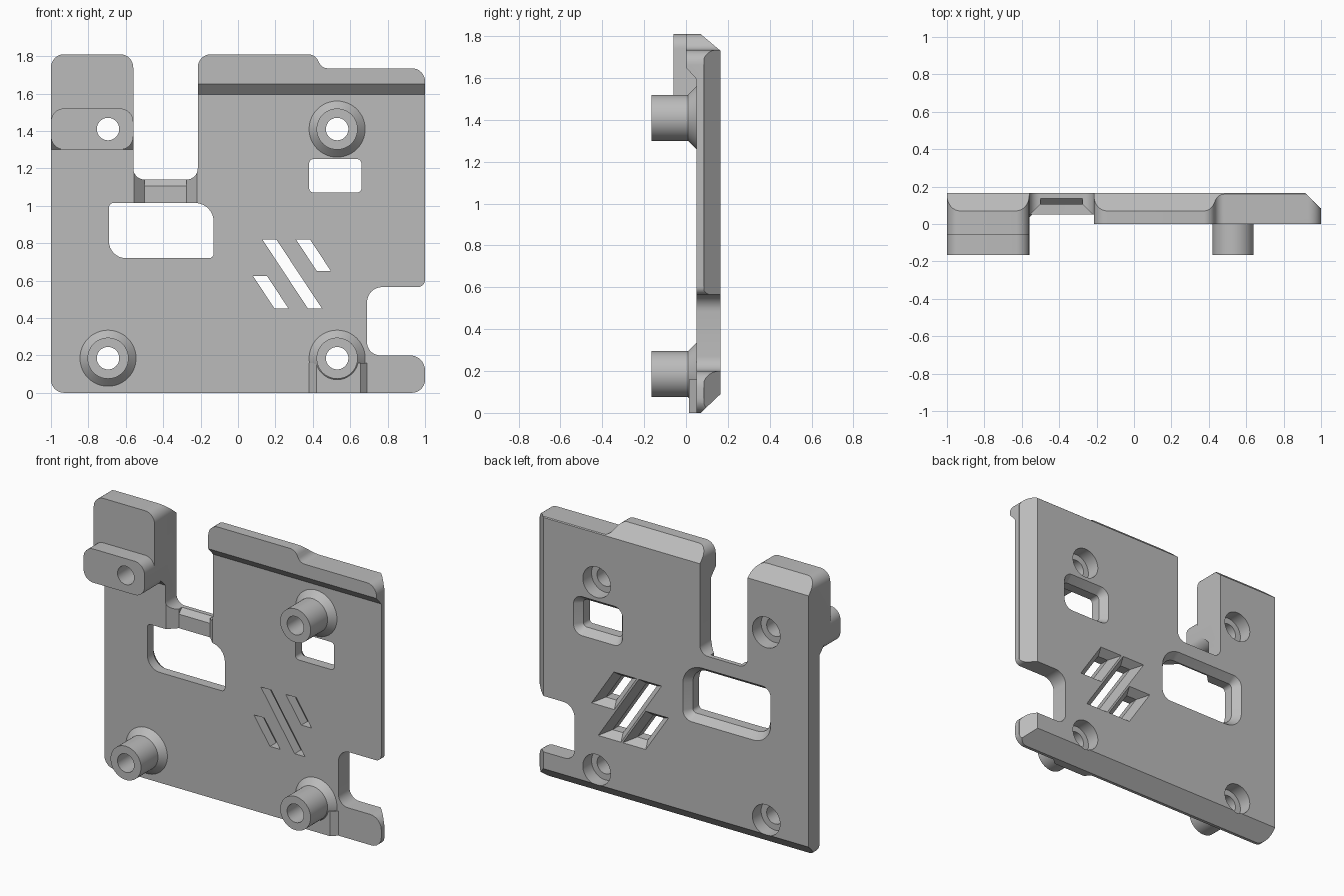
import bpy, bmesh, math
from mathutils import Vector

if "Cube" in bpy.data.objects:
    bpy.data.objects.remove(bpy.data.objects["Cube"])

grey = bpy.data.materials.new("light_grey")
grey.use_nodes = True
grey.diffuse_color = (0.5, 0.5, 0.5, 1)
grey.node_tree.nodes["Principled BSDF"].inputs["Base Color"].default_value = (0.5, 0.5, 0.5, 1)

BACK, FACE, FRONT = 0.165, 0.05, -0.06
AXES = {"x": lambda a, b, d: (d, a, b), "y": lambda a, b, d: (a, d, b), "z": lambda a, b, d: (a, b, d)}


def rounded(corners, steps=8):
    """Outline from (a, b, radius) corners, each replaced by an arc."""
    out, n = [], len(corners)
    for i, (a, b, r) in enumerate(corners):
        p = Vector((a, b))
        if r == 0:
            out.append(p)
            continue
        u = (Vector(corners[i - 1][:2]) - p).normalized()
        v = (Vector(corners[(i + 1) % n][:2]) - p).normalized()
        half = u.angle(v) / 2
        c = p + (u + v).normalized() * r / math.sin(half)
        s = p + u * r / math.tan(half) - c
        e = p + v * r / math.tan(half) - c
        sweep = s.angle_signed(e)
        for k in range(steps + 1):
            t = -sweep * k / steps
            out.append(c + Vector((s.x * math.cos(t) - s.y * math.sin(t),
                                   s.x * math.sin(t) + s.y * math.cos(t))))
    return out


def grown(points, m):
    """Offset a clockwise convex outline outward by m."""
    out, n = [], len(points)
    for i, p in enumerate(points):
        d1 = (p - points[i - 1]).normalized()
        d2 = (points[(i + 1) % n] - p).normalized()
        n1, n2 = Vector((-d1.y, d1.x)), Vector((-d2.y, d2.x))
        out.append(p + (n1 + n2) * m / (1 + n1.dot(n2)))
    return out


def circle(x, z, r, n=48):
    return [Vector((x + r * math.cos(2 * math.pi * i / n), z + r * math.sin(2 * math.pi * i / n)))
            for i in range(n)]


def make(name, bm):
    bmesh.ops.recalc_face_normals(bm, faces=bm.faces)
    me = bpy.data.meshes.new(name)
    bm.to_mesh(me)
    bm.free()
    me.materials.append(grey)
    ob = bpy.data.objects.new(name, me)
    bpy.context.scene.collection.objects.link(ob)
    return ob


def prism(name, points, d0, d1, axis="y", end=None):
    bm = bmesh.new()
    place = AXES[axis]
    a = [bm.verts.new(place(p[0], p[1], d0)) for p in points]
    b = [bm.verts.new(place(p[0], p[1], d1)) for p in (end or points)]
    bm.faces.new(a)
    bm.faces.new(b)
    for i in range(len(a)):
        bm.faces.new((a[i - 1], a[i], b[i], b[i - 1]))
    return make(name, bm)


def select(ob):
    bpy.ops.object.select_all(action="DESELECT")
    ob.select_set(True)
    bpy.context.view_layer.objects.active = ob


def combine(ob, other, operation):
    mod = ob.modifiers.new("combine", "BOOLEAN")
    mod.operation, mod.solver, mod.object = operation, "EXACT", other
    select(ob)
    bpy.ops.object.modifier_apply(modifier=mod.name)
    bpy.data.objects.remove(other)


def cut(*args, **kw):
    combine(plate, prism("cutter", *args, **kw), "DIFFERENCE")


# Plate outline, clockwise from the lower right-hand corner
plate = prism("mounting_plate", rounded([
    (1, 0, 0.07), (-1, 0, 0.07), (-1, 1.81, 0.07), (-0.56, 1.81, 0.07),
    (-0.56, 1.14, 0.06), (-0.215, 1.14, 0.06), (-0.215, 1.81, 0.07), (0.41, 1.81, 0.06),
    (0.45, 1.735, 0.05), (1, 1.735, 0.07), (1, 0.565, 0.04), (0.69, 0.565, 0.08),
    (0.69, 0.2, 0.07), (1, 0.2, 0.08)]), FRONT, BACK)

# Stepped front: thick tab on one side, thin lip along the top of the other
cut([(-1, -1), (FACE, -1), (FACE, 1.3), (FRONT, 1.41), (-1, 1.41)], -1.2, -0.4, axis="x")
cut([(-1, -1), (FACE, -1), (FACE, 1.595), (0, 1.65), (0, 2), (-1, 2)], -0.4, 1.2, axis="x")

# Back bevels along the top, bottom and one side
cut([(0.07, 1.81), (0.07, 2), (0.3, 2), (0.3, 1.62), (BACK, 1.73)], -1.2, 1.2, axis="x")
cut([(0.07, 0), (0.07, -0.2), (0.3, -0.2), (0.3, 0.22), (BACK, 0.09)], -1.2, 1.2, axis="x")
cut([(0.995, 0.085), (1.2, 0.085), (1.2, 0.3), (0.78, 0.3), (0.915, BACK)], -0.2, 2, axis="z")

# Cable groove in the bridge under the gap
cut([(-0.56, 0.045), (-0.5, 0.105), (-0.275, 0.105), (-0.215, 0.045)], 0.9, 1.3, axis="z")
cut([(0.09, 1.09), (0.145, 1.15), (0.09, 1.15)], -0.5, -0.275, axis="x")

# Clamp block on the tab and skirt under the lower post
combine(plate, prism("clamp_block", rounded([
    (-1, 1.3, 0.07), (-1, 1.52, 0.07), (-0.56, 1.52, 0.07), (-0.56, 1.3, 0.07)]),
    -0.165, 0.07), "UNION")
combine(plate, prism("post_skirt", [(0.38, 0.07), (0.38, FACE), (0.42, 0.015),
                                    (0.655, 0.015), (0.69, FACE), (0.69, 0.07)],
                     0, 0.16, axis="z"), "UNION")

# Windows and slanted vents, flared towards the back
openings = [
    rounded([(-0.69, 0.72, 0.09), (-0.69, 1.015, 0.025), (-0.13, 1.015, 0.1), (-0.13, 0.72, 0.025)]),
    rounded([(0.38, 1.07, 0.025), (0.38, 1.25, 0.025), (0.66, 1.25, 0.025), (0.66, 1.07, 0.025)])]
for x, top, bottom in ((0.13, 0.82, 0.45), (0.31, 0.82, 0.65), (0.08, 0.625, 0.45)):
    run = (top - bottom) * 0.66
    openings.append(rounded([(x, top, 0), (x + 0.075, top, 0),
                             (x + 0.075 + run, bottom, 0), (x + run, bottom, 0)]))
for shape in openings:
    cut(shape, -0.3, 0.3)
    cut(shape, 0.115, BACK + 0.01, end=grown(shape, 0.045))

# Screw holes with counterbores at the back
posts = {"upper_left_post": (0.53, 1.41), "lower_left_post": (0.53, 0.185),
         "lower_right_post": (-0.695, 0.185)}
for x, z in list(posts.values()) + [(-0.695, 1.41)]:
    cut(circle(x, z, 0.06), -0.3, 0.3)
    cut(circle(x, z, 0.1), 0.075, 0.3)


# Hollow standoff posts with a conical foot
def post(name, x, z):
    bm = bmesh.new()
    profile = [(0.06, FACE), (0.06, -0.165), (0.11, -0.165), (0.11, 0.01), (0.15, FACE)]
    rings = [[bm.verts.new((p.x, y, p.y)) for p in circle(x, z, r)] for r, y in profile]
    for a, b in zip(rings, rings[1:]):
        for i in range(len(a)):
            bm.faces.new((a[i - 1], a[i], b[i], b[i - 1]))
    return make(name, bm)


parts = [plate] + [post(name, x, z) for name, (x, z) in posts.items()]
for ob in parts:
    select(ob)
    bpy.ops.object.shade_smooth_by_angle(angle=math.radians(30))
